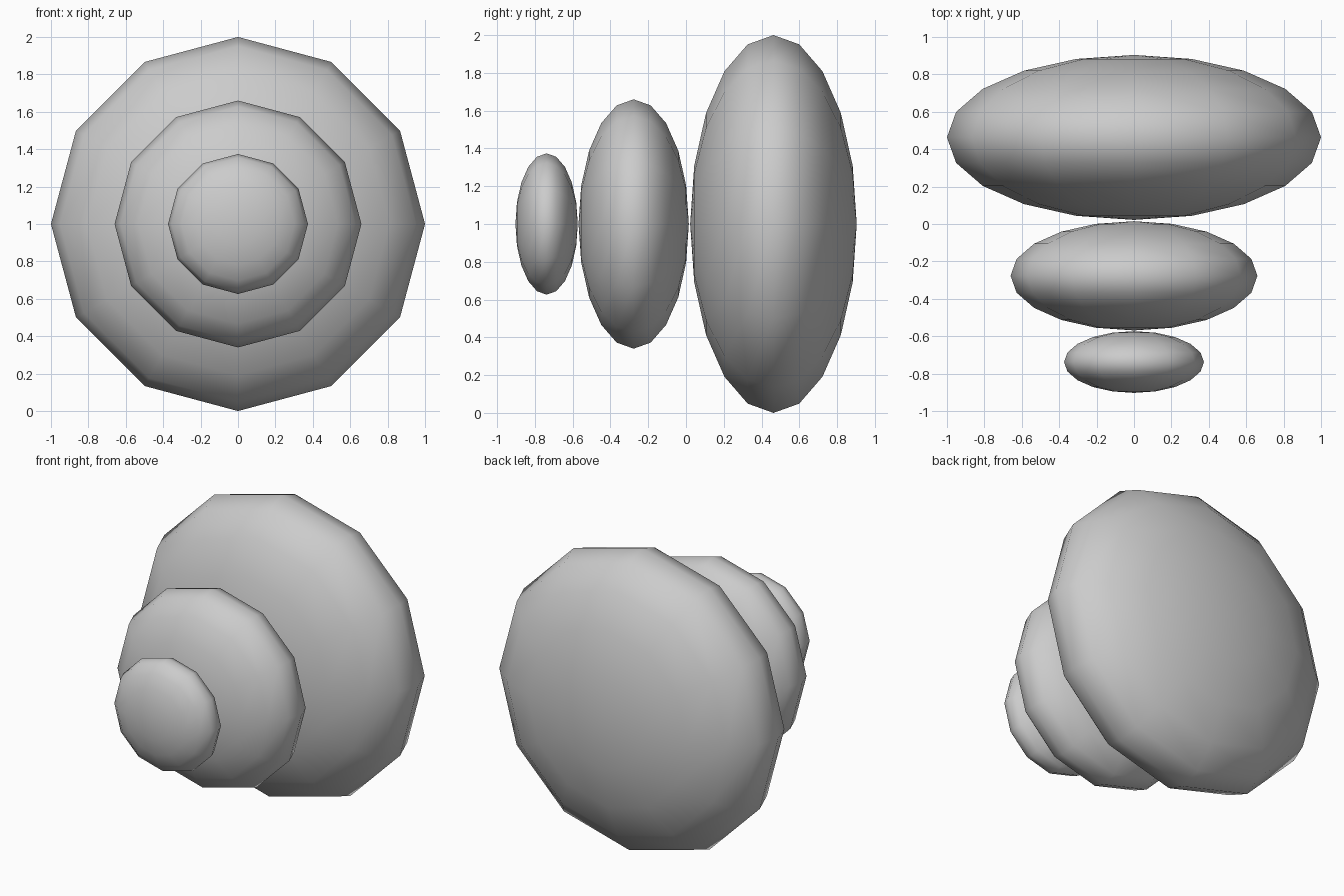
import bpy
from math import radians

if "Cube" in bpy.data.objects:
    bpy.data.objects.remove(bpy.data.objects["Cube"])


def disc(name, radius, half_depth, y):
    """Flattened ball with its pole axis along y."""
    bpy.ops.mesh.primitive_uv_sphere_add(
        segments=12, ring_count=10, radius=1,
        location=(0, y, 1), rotation=(radians(90), 0, 0))
    obj = bpy.context.object
    obj.name = name
    obj.scale = (radius, radius, half_depth)
    bpy.ops.object.transform_apply(location=False, rotation=True, scale=True)
    bpy.ops.object.shade_smooth()
    return obj


# Three squashed balls in a row, largest at the back
disc("back_ball", 1.0, 0.441, 0.463)
disc("middle_ball", 0.66, 0.292, -0.277)
disc("front_ball", 0.374, 0.165, -0.738)
